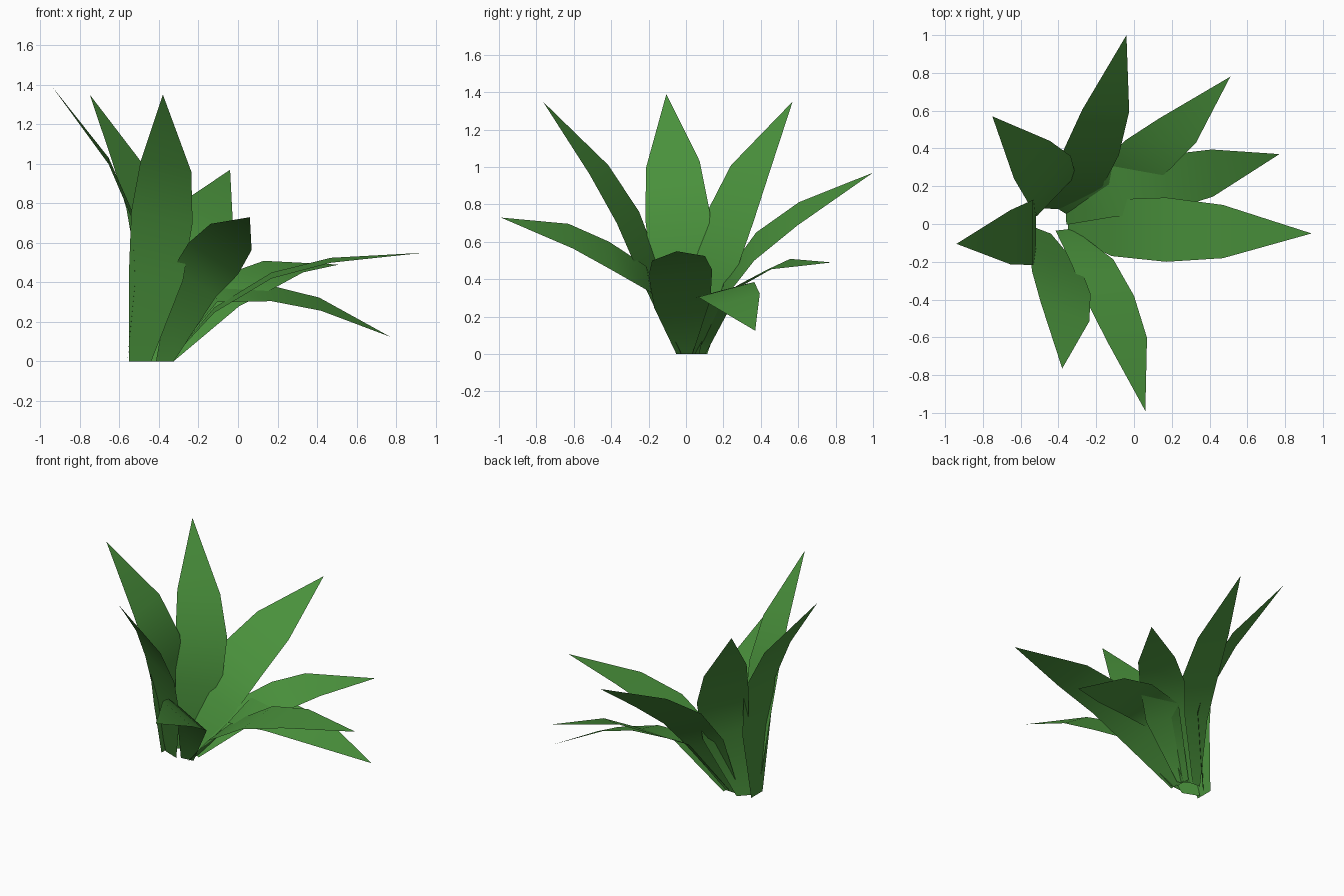
import bpy, bmesh
from mathutils import Vector

if "Cube" in bpy.data.objects:
    bpy.data.objects.remove(bpy.data.objects["Cube"])

green = bpy.data.materials.new("leaf green")
green.diffuse_color = (0.068, 0.285, 0.045, 1)
green.use_nodes = True
green.node_tree.nodes["Principled BSDF"].inputs["Base Color"].default_value = green.diffuse_color

# width of the blade at base, three stations along the spine, and pointed tip
WIDTHS = (0.36, 0.88, 1.0, 0.83)


def leaf(name, base, path, tip, side):
    """Flat tapered blade following a spine; side is the full width vector."""
    bm = bmesh.new()
    side = Vector(side)
    spine = [Vector((base[0], base[1], 0))] + [Vector(p) for p in path]
    rows = []
    for i, (c, w) in enumerate(zip(spine, WIDTHS)):
        s = side * w / 2
        if i == 0:
            s.z = 0          # base edge rests on the ground
        rows.append((bm.verts.new(c - s), bm.verts.new(c + s)))
    for (a, b), (c, d) in zip(rows, rows[1:]):
        bm.faces.new((b, a, c, d))
    bm.faces.new((rows[-1][1], rows[-1][0], bm.verts.new(tip)))
    for f in bm.faces:
        f.smooth = True
        if f.normal.length == 0:
            f.normal_update()
    mesh = bpy.data.meshes.new(name)
    bm.to_mesh(mesh)
    bm.free()
    mesh.materials.append(green)
    bpy.context.collection.objects.link(bpy.data.objects.new(name, mesh))


# low leaves arching to the right
leaf("leaf_right", (-.35, .01), [(-.12, -.02, .26), (.17, -.03, .435), (.47, -.04, .512)],
     (.94, -.05, .55), (0, .34, .03))
leaf("leaf_right_back", (-.36, .05), [(-.11, .17, .335), (.165, .215, .345), (.415, .27, .29)],
     (.77, .37, .125), (-.01, .30, .08))
leaf("leaf_back_right", (-.37, .06), [(-.10, .19, .31), (.07, .365, .41), (.23, .495, .48)],
     (.51, .78, .49), (-.24, .15, .07))
# side leaves at middle height
leaf("leaf_back", (-.42, .08), [(-.30, .20, .35), (-.23, .37, .575), (-.15, .60, .75)],
     (-.04, 1.0, .97), (-.30, .01, .15))
leaf("leaf_front", (-.37, -.03), [(-.22, -.20, .40), (-.125, -.395, .52), (-.035, -.615, .63)],
     (.06, -.99, .73), (.25, .03, -.16))
# tall upright leaves on the left
leaf("leaf_back_left", (-.51, .07), [(-.41, .15, .435), (-.45, .24, .74), (-.54, .34, .98)],
     (-.75, .57, 1.35), (-.23, -.24, .07))
leaf("leaf_left", (-.56, .02), [(-.52, -.03, .42), (-.535, -.045, .74), (-.655, -.07, 1.015)],
     (-.94, -.105, 1.39), (0, -.345, -.04))
leaf("leaf_front_left", (-.495, -.03), [(-.415, -.19, .435), (-.385, -.31, .73), (-.365, -.465, .985)],
     (-.38, -.765, 1.35), (.31, -.12, -.06))
